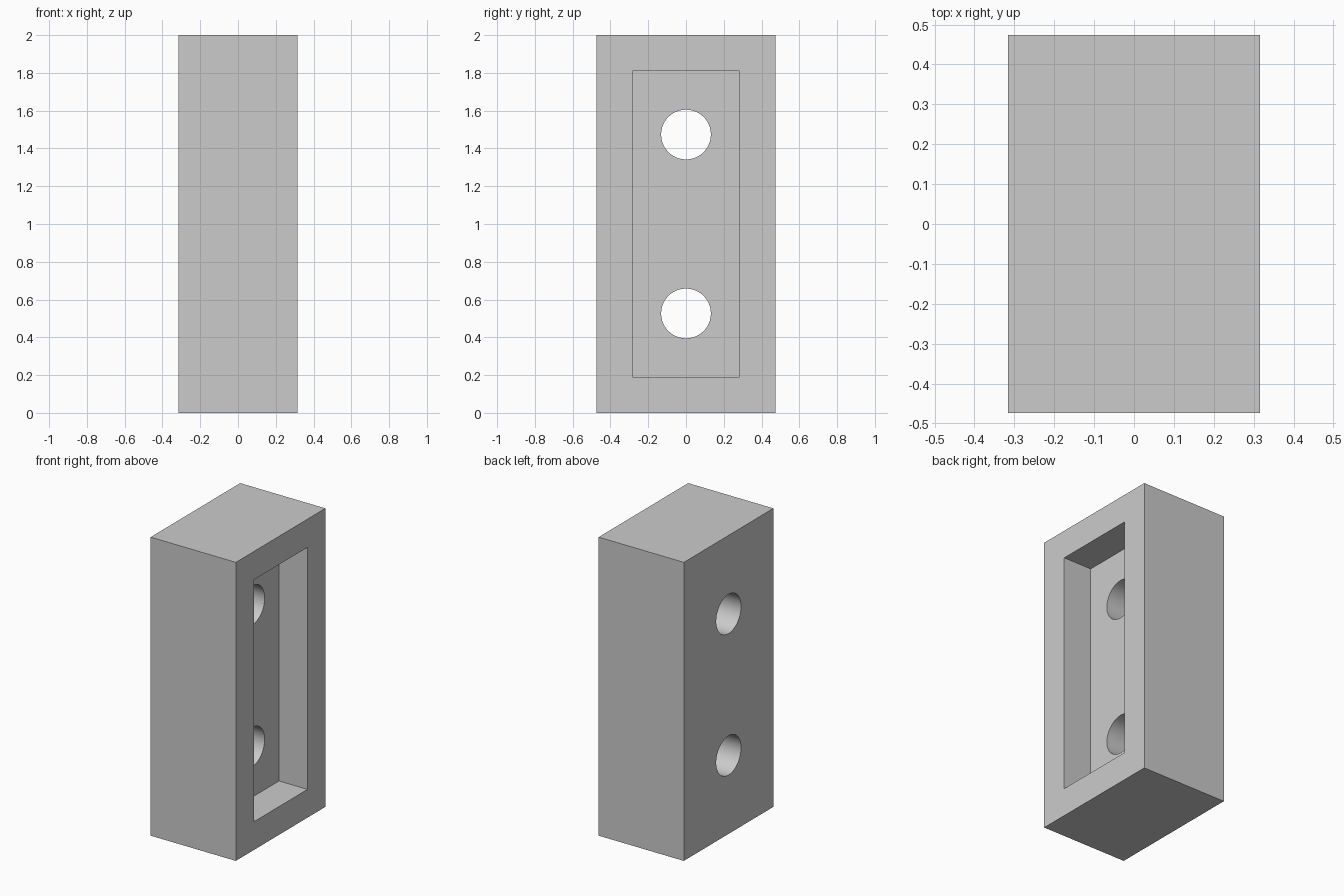
import bpy
from math import pi, radians

default = bpy.data.objects.get("Cube")
if default:
    bpy.data.objects.remove(default, do_unlink=True)

U = 2 / 38                        # design unit
W, D, H = 12 * U, 18 * U, 38 * U  # block size
RECESS_DEPTH = 4 * U
MARGIN = 3.6 * U

grey = bpy.data.materials.new("light grey")
grey.use_nodes = True
colour = (0.6, 0.6, 0.6, 1)
grey.diffuse_color = colour
grey.node_tree.nodes["Principled BSDF"].inputs["Base Color"].default_value = colour


def box(name, size, centre):
    bpy.ops.mesh.primitive_cube_add(size=1, location=centre)
    obj = bpy.context.object
    obj.name = name
    obj.scale = size
    bpy.ops.object.transform_apply(location=True, rotation=True, scale=True)
    obj.data.materials.append(grey)
    return obj


def cut(target, cutter):
    """Subtract the cutter from the target, then remove the cutter."""
    cutter.hide_render = True
    mod = target.modifiers.new("cut", "BOOLEAN")
    mod.operation = "DIFFERENCE"
    mod.solver = "EXACT"
    mod.object = cutter
    bpy.ops.object.select_all(action="DESELECT")
    target.select_set(True)
    bpy.context.view_layer.objects.active = target
    bpy.ops.object.modifier_apply(modifier=mod.name)
    bpy.data.objects.remove(cutter, do_unlink=True)


# Solid block
block = box("mounting_block", (W, D, H), (0, 0, H / 2))

# Rectangular recess in the left (+x) side
recess = box("recess_cutter", (2 * RECESS_DEPTH, D - 2 * MARGIN, H - 2 * MARGIN),
             (W / 2, 0, H / 2))
cut(block, recess)

# Two round through holes along x
for side in (-1, 1):
    bpy.ops.mesh.primitive_cylinder_add(
        vertices=64, radius=2.5 * U, depth=2 * W,
        location=(0, 0, H / 2 + side * 9 * U), rotation=(0, pi / 2, 0))
    hole = bpy.context.object
    hole.name = "hole_cutter"
    hole.data.materials.append(grey)
    cut(block, hole)

# Smooth hole walls, sharp edges everywhere else
bpy.ops.object.shade_smooth_by_angle(angle=radians(30))
